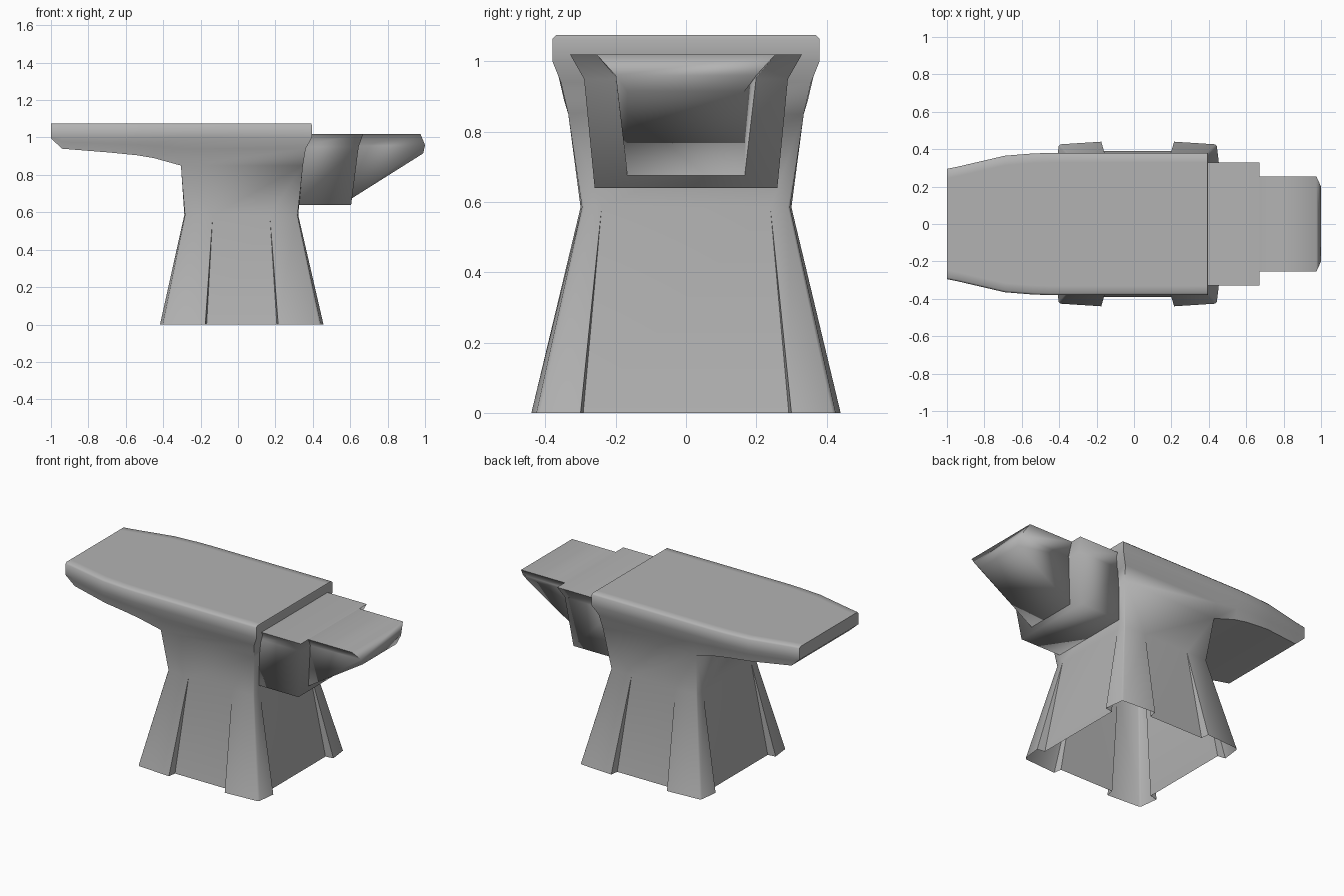
import bpy, bmesh, math

if "Cube" in bpy.data.objects:
    bpy.data.objects.remove(bpy.data.objects["Cube"])

iron = bpy.data.materials.new("dark_iron")
iron.diffuse_color = (0.45, 0.45, 0.45, 1)
iron.use_nodes = True
iron.node_tree.nodes["Principled BSDF"].inputs["Base Color"].default_value = iron.diffuse_color


def finish(name, bm, angle=55):
    bmesh.ops.remove_doubles(bm, verts=bm.verts, dist=0.0005)
    bmesh.ops.recalc_face_normals(bm, faces=bm.faces)
    mesh = bpy.data.meshes.new(name)
    bm.to_mesh(mesh)
    bm.free()
    mesh.materials.append(iron)
    ob = bpy.data.objects.new(name, mesh)
    bpy.context.collection.objects.link(ob)
    bpy.ops.object.select_all(action='DESELECT')
    ob.select_set(True)
    bpy.context.view_layer.objects.active = ob
    bpy.ops.object.shade_smooth_by_angle(angle=math.radians(angle))
    return ob


def loft(bm, rings, caps=()):
    """Bridge closed rings of equal length; cap the listed ring indices."""
    vs = [[bm.verts.new(p) for p in r] for r in rings]
    n = len(rings[0])
    for a, b in zip(vs, vs[1:]):
        for i in range(n):
            j = (i + 1) % n
            bm.faces.new((a[i], a[j], b[j], b[i]))
    for c in caps:
        bm.faces.new(vs[c])


# Waisted base: corner legs with recesses between them, open underneath
def base_ring(z, xl, xr, y, leg_l, leg_r, leg_y, recess, taper, chamfer):
    ring = []
    for sx, sy in ((1, 1), (-1, 1), (-1, -1), (1, -1)):
        X, inner = (xr, leg_r) if sx > 0 else (xl, leg_l)
        e = recess * 0.15
        cx, cy = X - sx * taper, y - taper
        pts = [(X - sx * recess, leg_y - e),
               (X, leg_y),
               (cx, cy - chamfer),
               (cx - sx * chamfer, cy),
               (inner, y),
               (inner - sx * e, y - recess)]
        pts = [(px, sy * py, z) for px, py in pts]
        ring += pts if sx * sy > 0 else pts[::-1]
    return ring


body = bmesh.new()
loft(body, [
    base_ring(0.00, -0.417, 0.457, 0.44, -0.175, 0.215, 0.30, 0.05, 0.014, 0.010),
    base_ring(0.585, -0.287, 0.322, 0.30, -0.135, 0.17, 0.24, 0.0, 0.004, 0.006),
    # collapses to four corners that weld to the slab
    base_ring(0.85, -0.305, 0.347, 0.335, -0.305, 0.347, 0.335, 0.0, 0.0, 0.0),
])

# Top slab with the long heel; underside only where it overhangs the base
stations = [(-1.0, 0.295, 0.995), (-0.94, 0.307, 0.94), (-0.69, 0.365, 0.92),
            (-0.54, 0.377, 0.905), (-0.45, 0.38, 0.89),
            (-0.305, 0.38, 0.85), (0.395, 0.38, 0.85)]
end_x = [0.347, 0.362, 0.395, 0.395, 0.392, 0.392]
rows = []
for k, (x, w, zb) in enumerate(stations):
    d = 1.0 - zb
    half = [(w - 0.3 * d, zb), (w - 0.16 * d, zb + 0.6 * d), (w, 1.0),
            (w, 1.065), (w - 0.01, 1.075), (w - 0.05, 1.075)]
    xs = end_x if k == len(stations) - 1 else [x] * 6
    left = [body.verts.new((px, -y, z)) for px, (y, z) in zip(xs, half)]
    right = [body.verts.new((px, y, z)) for px, (y, z) in zip(xs, half)]
    rows.append(left + right[::-1])
for k, (a, b) in enumerate(zip(rows, rows[1:])):
    for i in range(12 if k < len(rows) - 2 else 11):
        j = (i + 1) % 12
        body.faces.new((a[i], a[j], b[j], b[i]))
for r in (rows[0], rows[-1]):
    for i in range(4):
        body.faces.new((r[i], r[i + 1], r[10 - i], r[11 - i]))
    body.faces.new((r[4], r[5], r[6], r[7]))
finish("body", body)


# Step block and tapering tip, both lofted upward from level outlines
def level(back, front, y):
    (xb, zb), (xf, zf) = back, front
    return [(xb, -y, zb), (xf, -y, zf), (xf, y, zf), (xb, y, zb)]


parts = {
    "step_block": [((0.30, 0.64), (0.605, 0.64), 0.26),
                   ((0.30, 0.95), (0.645, 0.95), 0.29),
                   ((0.36, 1.02), (0.67, 1.02), 0.33)],
    "tip": [((0.609, 0.675), (0.99, 0.915), 0.167),
            ((0.645, 0.955), (1.0, 0.96), 0.20),
            ((0.67, 1.02), (0.975, 1.02), 0.255)],
}
for name, levels in parts.items():
    bm = bmesh.new()
    loft(bm, [level(*l) for l in levels], caps=(0, -1))
    finish(name, bm, 100)
